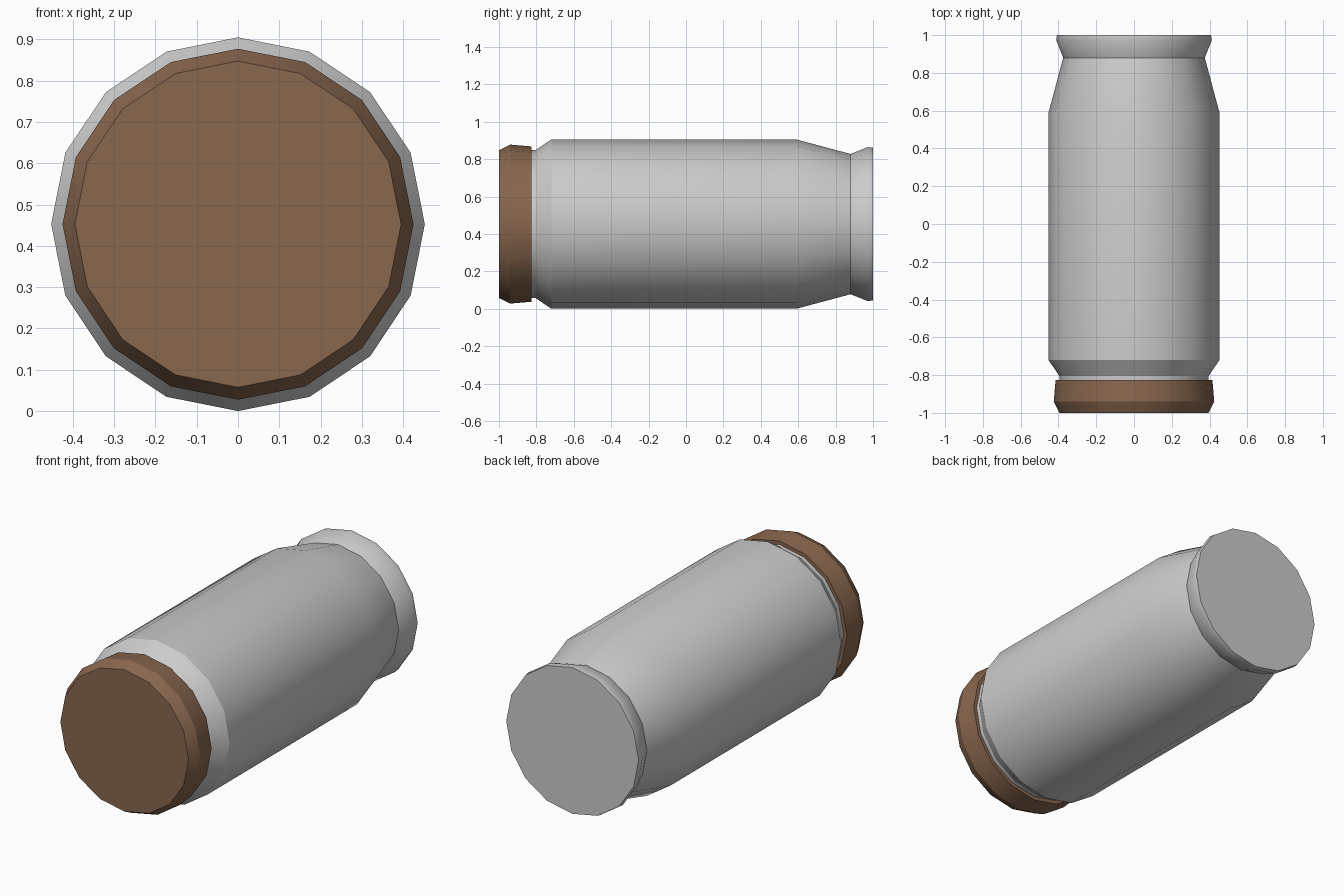
import bpy, math

cube = bpy.data.objects.get("Cube")
if cube:
    bpy.data.objects.remove(cube)

SIDES = 16
RADIUS = 0.4525


def material(name, colour):
    mat = bpy.data.materials.new(name)
    mat.use_nodes = True
    mat.diffuse_color = (*colour, 1)
    mat.node_tree.nodes["Principled BSDF"].inputs["Base Color"].default_value = (*colour, 1)
    return mat


def lathe(name, profile, mat, angle):
    """Turn (y, radius) points around the lengthwise axis and close both ends."""
    verts = []
    for y, r in profile:
        for i in range(SIDES):
            a = math.tau * i / SIDES
            verts.append((r * math.sin(a), y, RADIUS + r * math.cos(a)))
    faces = []
    for ring in range(len(profile) - 1):
        for i in range(SIDES):
            a, b = ring * SIDES + i, ring * SIDES + (i + 1) % SIDES
            faces.append((a, b, b + SIDES, a + SIDES))
    last = (len(profile) - 1) * SIDES
    faces.append(tuple(reversed(range(SIDES))))
    faces.append(tuple(range(last, last + SIDES)))
    mesh = bpy.data.meshes.new(name)
    mesh.from_pydata(verts, [], faces)
    mesh.materials.append(mat)
    obj = bpy.data.objects.new(name, mesh)
    bpy.context.collection.objects.link(obj)
    bpy.ops.object.select_all(action="DESELECT")
    obj.select_set(True)
    bpy.context.view_layer.objects.active = obj
    # Make every face point outwards, then smooth the gentle bends
    bpy.ops.object.mode_set(mode="EDIT")
    bpy.ops.mesh.select_all(action="SELECT")
    bpy.ops.mesh.normals_make_consistent(inside=False)
    bpy.ops.object.mode_set(mode="OBJECT")
    bpy.ops.object.shade_smooth_by_angle(angle=math.radians(angle))
    return obj


grey = material("light grey", (0.60, 0.60, 0.60))
brown = material("brown", (0.25, 0.135, 0.076))

# Jar body: neck, shoulder, straight wall, taper and flared foot
lathe("jar_body", [(-0.84, 0.395), (-0.805, 0.395), (-0.72, RADIUS), (0.59, RADIUS),
                   (0.88, 0.375), (0.973, 0.412), (1.0, 0.408)], grey, 33)

# Lid with a bevelled front rim
lathe("lid", [(-1.0, 0.395), (-0.94, 0.425), (-0.825, 0.415)], brown, 30)
